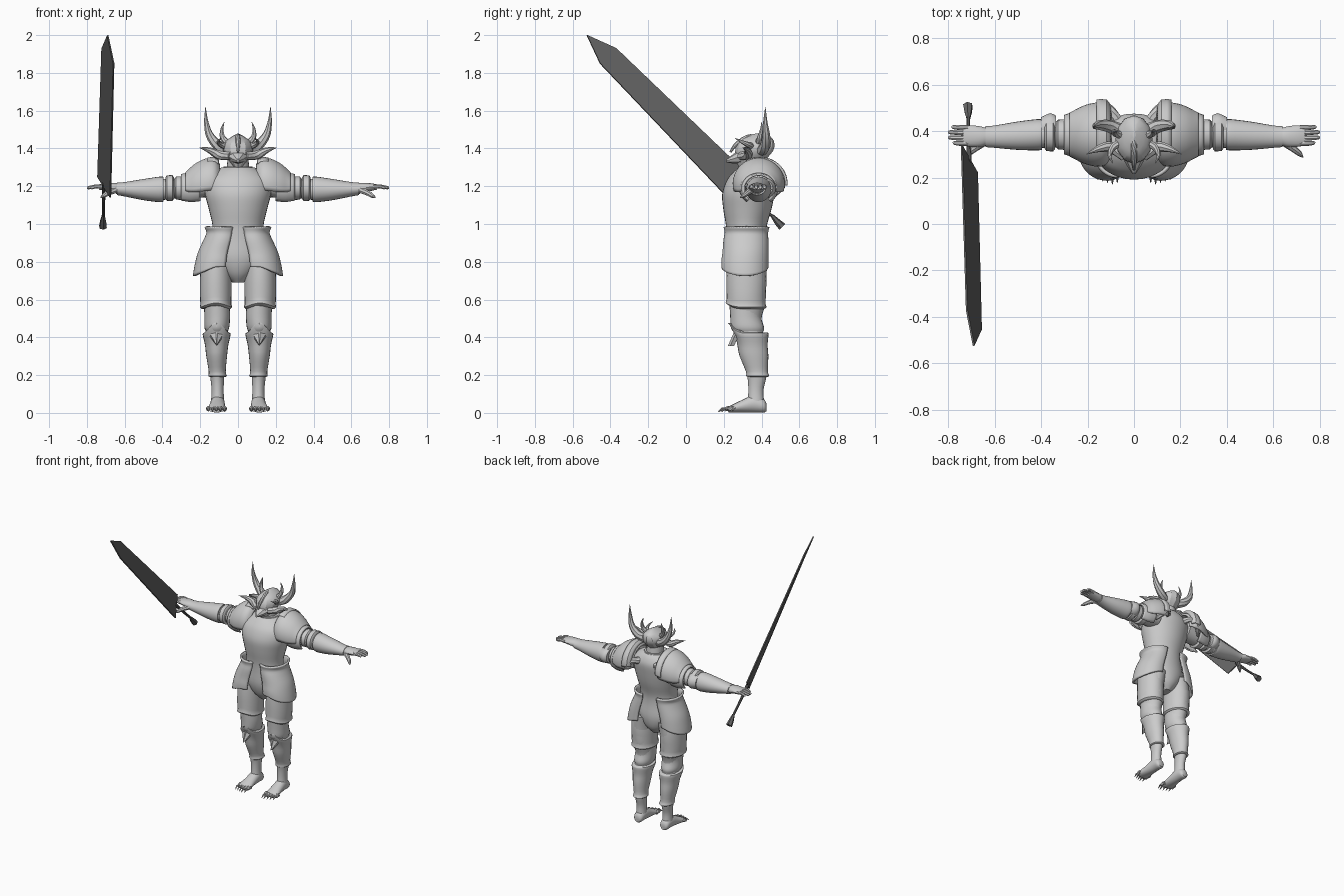
import bpy, bmesh, math
from mathutils import Vector


def material(name, v):
    m = bpy.data.materials.new(name)
    m.diffuse_color = (v, v, v, 1)
    return m


GREY = material("light grey", 0.6)
DARK = material("dark steel", 0.13)


def smooth_rows(rows, sub):
    """Catmull-Rom interpolation of number rows."""
    out = []
    for i in range(len(rows) - 1):
        p0, p1, p2, p3 = (rows[max(0, min(len(rows) - 1, i + k))] for k in (-1, 0, 1, 2))
        for s in range(sub):
            t = s / sub
            out.append([0.5 * (2 * b + (c - a) * t + (2 * a - 5 * b + 4 * c - d) * t * t
                               + (3 * b - a - 3 * c + d) * t ** 3)
                        for a, b, c, d in zip(p0, p1, p2, p3)])
    return out + [list(rows[-1])]


def skin(name, rings, closed=True, mirror=True, thick=0, mat=GREY, angle=40):
    """Join rings of points into a surface."""
    bm = bmesh.new()
    vs = [[bm.verts.new(p) for p in r] for r in rings]
    n = len(rings[0])
    for a, b in zip(vs, vs[1:]):
        for i in range(n if closed else n - 1):
            j = (i + 1) % n
            bm.faces.new((a[i], a[j], b[j], b[i]))
    if closed:
        bm.faces.new(vs[0])
        bm.faces.new(vs[-1])
    bmesh.ops.recalc_face_normals(bm, faces=bm.faces)
    me = bpy.data.meshes.new(name)
    bm.to_mesh(me)
    bm.free()
    me.materials.append(mat)
    ob = bpy.data.objects.new(name, me)
    bpy.context.collection.objects.link(ob)
    if thick:
        m = ob.modifiers.new("thickness", 'SOLIDIFY')
        m.thickness, m.offset = thick, 0
    if mirror:
        ob.modifiers.new("mirror", 'MIRROR')
    bpy.ops.object.select_all(action='DESELECT')
    ob.select_set(True)
    bpy.context.view_layer.objects.active = ob
    bpy.ops.object.shade_smooth_by_angle(angle=math.radians(angle))
    return ob


def loft(name, rows, axis='z', n=24, arc=None, sub=4, shift=None, **kw):
    """Elliptic rings (t, a, b, ra, rb) along an axis; arc makes an open shell."""
    rings = []
    for t, a, b, ra, rb in smooth_rows(rows, sub):
        ring = []
        for i in range(n):
            ang = math.radians(arc[0] + (arc[1] - arc[0]) * i / (n - 1)) if arc else 2 * math.pi * i / n
            p, q = a + ra * math.cos(ang), b + rb * math.sin(ang)
            tt = t + (shift(t, ang) if shift else 0)
            ring.append({'z': (p, q, tt), 'x': (tt, p, q), 'y': (p, tt, q)}[axis])
        rings.append(ring)
    return skin(name, rings, closed=arc is None, **kw)


def tube(name, pts, n=8, sub=4, **kw):
    """Tapered round tube through points (x, y, z, radius)."""
    rows = smooth_rows(pts, sub)
    rings = []
    for i, r in enumerate(rows):
        d = Vector(rows[min(i + 1, len(rows) - 1)][:3]) - Vector(rows[max(i - 1, 0)][:3])
        u = d.cross(Vector((0.3, 0.9, 0.2))).normalized()
        v = d.cross(u).normalized()
        rings.append([Vector(r[:3]) + r[3] * (u * math.cos(2 * math.pi * k / n)
                      + v * math.sin(2 * math.pi * k / n)) for k in range(n)])
    return skin(name, rings, **kw)


# Torso, collar and neck
loft("torso", [(0.69, 0, .33, .03, .05), (0.74, 0, .33, .09, .09), (0.82, 0, .325, .145, .11),
               (0.92, 0, .32, .14, .105), (0.99, 0, .32, .135, .108), (1.08, 0, .325, .155, .128),
               (1.16, 0, .33, .175, .138), (1.23, 0, .345, .175, .13), (1.275, 0, .355, .13, .105),
               (1.30, 0, .36, .085, .08)], n=32, mirror=False)
loft("collar", [(1.275, 0, .36, .095, .085), (1.305, 0, .36, .075, .075)], n=24, sub=1, mirror=False)
loft("neck", [(1.27, 0, .37, .06, .06), (1.36, 0, .36, .055, .06)], mirror=False)

# Helmet: pointed chin, wide brow and peaked top, with a snout in front
loft("helmet", [(1.30, 0, .33, .022, .05), (1.335, 0, .34, .05, .075), (1.385, 0, .36, .078, .10),
                (1.425, 0, .37, .075, .098), (1.455, 0, .38, .045, .075), (1.478, 0, .385, .006, .02)],
     n=12, sub=2, mirror=False, angle=25)
loft("snout", [(.215, 0, 1.335, .006, .008), (.25, 0, 1.345, .03, .025), (.31, 0, 1.365, .06, .045),
               (.36, 0, 1.38, .06, .05)], axis='y', n=8, sub=2, mirror=False, angle=25)
tube("crest", [(0, .235, 1.38, .006), (0, .27, 1.425, .012), (0, .35, 1.465, .013), (0, .46, 1.44, .005)],
     mirror=False)

# Horns
tube("large_horn", [(.055, .40, 1.39, .03), (.105, .42, 1.415, .028), (.15, .425, 1.47, .021),
                    (.168, .42, 1.54, .012), (.172, .42, 1.62, .001)])
tube("small_horn", [(.045, .38, 1.42, .018), (.08, .39, 1.455, .015), (.085, .40, 1.50, .009),
                    (.073, .40, 1.54, .001)])
tube("cheek_horn", [(.04, .29, 1.36, .022), (.10, .33, 1.365, .024), (.15, .325, 1.39, .016),
                    (.205, .30, 1.405, .001)])
tube("brow_horn", [(.055, .35, 1.41, .018), (.09, .33, 1.42, .015), (.105, .295, 1.435, .009),
                   (.09, .26, 1.455, .001)])

# Arm, with stacked armour rings
loft("arm", [(.13, .385, 1.215, .075, .07), (.22, .385, 1.20, .066, .062), (.31, .385, 1.19, .055, .052),
             (.40, .385, 1.183, .058, .056), (.48, .38, 1.18, .055, .052), (.58, .375, 1.182, .045, .038),
             (.645, .375, 1.187, .034, .027)], axis='x', n=20)
for i, (x0, x1, r) in enumerate([(.235, .285, .072), (.29, .335, .066), (.34, .385, .073)]):
    loft(f"elbow_ring_{i}", [(x0, .385, 1.19, r * .85, r * .8), (x0 + .008, .385, 1.19, r, r * .95),
                             (x1 - .008, .385, 1.19, r * .97, r * .92), (x1, .385, 1.19, r * .82, r * .78)],
         axis='x', sub=1)
loft("elbow_plate", [(.335, .41, 1.19, .055, .05), (.36, .415, 1.19, .062, .055), (.40, .41, 1.19, .05, .045)],
     axis='x', n=16, sub=2)
loft("forearm_guard", [(.395, .385, 1.184, .066, .066), (.42, .384, 1.183, .067, .067),
                       (.50, .38, 1.182, .061, .056), (.60, .376, 1.184, .048, .038),
                       (.64, .376, 1.186, .045, .033)], axis='x')

# Hand
loft("palm", [(.625, .376, 1.188, .033, .026), (.66, .376, 1.192, .044, .026), (.70, .378, 1.195, .046, .021),
              (.735, .38, 1.196, .042, .014)], axis='x', n=16)
for i, (y, x) in enumerate([(.347, .78), (.370, .80), (.393, .80), (.415, .785)]):
    tube(f"finger_{i}", [(.715, y, 1.196, .012), (.75, y, 1.199, .011), (x - .008, y + .002, 1.192, .009),
                         (x, y + .002, 1.191, .003)], sub=3)
tube("thumb", [(.65, .35, 1.18, .018), (.685, .325, 1.165, .015), (.71, .305, 1.15, .012),
               (.727, .287, 1.14, .003)])

# Shoulder plates
loft("pauldron", [(.10, .385, 1.22, .10, .095), (.125, .385, 1.215, .128, .128), (.17, .385, 1.21, .132, .132),
                  (.22, .385, 1.20, .118, .118), (.255, .385, 1.195, .10, .095), (.275, .385, 1.195, .09, .075)],
     axis='x', arc=(-15, 195), thick=.01, sub=3)
loft("lower_pauldron", [(.20, .385, 1.19, .10, .085), (.25, .385, 1.185, .095, .085), (.30, .385, 1.185, .08, .075)],
     axis='x', arc=(-50, 230), thick=.01, sub=3)
loft("pauldron_flange", [(.105, .385, 1.215, .12, .118), (.12, .39, 1.22, .14, .13), (.16, .39, 1.215, .14, .13)],
     axis='x', arc=(-5, 120), thick=.012, sub=2)
tube("shoulder_blade_plate", [(.075, .45, 1.24, .025), (.11, .495, 1.24, .022), (.15, .505, 1.20, .02),
                              (.19, .47, 1.15, .008)])

# Hip plates: open shells around the outer side of each hip, longer outside
loft("hip_plate", [(.725, .12, .312, .112, .118), (.78, .115, .312, .108, .118), (.85, .105, .315, .10, .115),
                   (.915, .085, .317, .09, .112), (.955, .075, .32, .085, .108), (.985, .075, .32, .097, .115)],
     arc=(-118, 100), thick=.014, sub=3, n=28,
     shift=lambda t, a: .05 * max(0, .85 - t) / .13 * (1 - max(0, math.cos(a))) if t < .85 else 0)

# Leg
loft("leg", [(.80, .10, .33, .085, .10), (.70, .115, .325, .078, .10), (.58, .113, .325, .072, .095),
             (.50, .11, .32, .062, .08), (.42, .113, .335, .058, .075), (.32, .113, .36, .052, .072),
             (.20, .11, .375, .038, .052), (.12, .108, .37, .032, .04), (.05, .108, .37, .036, .045)])


def lip(t, a):
    # raise the rim toward the front
    return .022 * max(0, -math.sin(a)) ** 3


loft("thigh_guard", [(.775, .118, .32, .082, .10), (.70, .118, .32, .084, .106), (.62, .118, .318, .084, .104),
                     (.575, .117, .318, .082, .104), (.56, .117, .318, .086, .108), (.55, .117, .318, .074, .096)],
     shift=lip, sub=2)
loft("knee_guard", [(.57, .112, .32, .068, .09), (.51, .11, .316, .068, .082), (.455, .112, .325, .066, .088),
                    (.43, .112, .33, .058, .08)])
loft("greave", [(.425, .113, .335, .066, .098), (.415, .113, .337, .074, .10), (.36, .113, .35, .062, .082),
                (.30, .113, .36, .055, .076), (.22, .11, .375, .045, .058), (.195, .108, .38, .049, .061),
                (.19, .108, .38, .036, .045)],
     shift=lambda t, a: .055 * max(0, -math.sin(a)) ** 4 * max(0, t - .33) / .09, sub=3)
skin("knee_point", [[(.113 + sx * s, y, z) for sx, y, z in
                     [(0, yb, .475), (.058, yb + .035, .435), (0, yb, .355), (-.058, yb + .035, .435)]]
                    for s, yb in [(1, .255), (.75, .235), (.1, .222)]], angle=20)

# Foot with toes and claws
loft("foot", [(.425, .108, .03, .02, .022), (.41, .108, .038, .034, .036), (.36, .108, .048, .038, .046),
              (.30, .11, .036, .042, .034), (.25, .113, .024, .048, .022), (.225, .114, .018, .046, .015)],
     axis='y', n=16)
for i in range(5):
    x = .072 + .021 * i
    y = .205 + .007 * abs(i - 1)
    tube(f"toe_{i}", [(x, .255, .018, .012), (x, y + .02, .024, .013), (x, y, .016, .009)], sub=3)
    tube(f"claw_{i}", [(x, y + .008, .02, .008), (x, y - .015, .022, .006), (x, y - .035, .006, .001)], sub=2)

# Sword: flat blade with an angled tip, then grip and pommel
blade = [Vector(p) for p in [(-.69, -.525, 2.0), (-.72, -.37, 1.93), (-.742, .34, 1.25),
                             (-.675, .22, 1.14), (-.658, -.455, 1.85)]]
normal = (blade[2] - blade[1]).cross(blade[4] - blade[1]).normalized() * .004
skin("blade", [[p - normal for p in blade], [p + normal for p in blade]], mirror=False, mat=DARK, angle=20)
tube("grip", [(-.71, .27, 1.215, .012), (-.712, .38, 1.11, .009), (-.713, .47, 1.03, .008)],
     mirror=False, mat=DARK)
tube("pommel", [(-.713, .455, 1.045, .009), (-.714, .485, 1.01, .018), (-.715, .51, .985, .022)],
     sub=1, n=6, mirror=False, mat=DARK)
